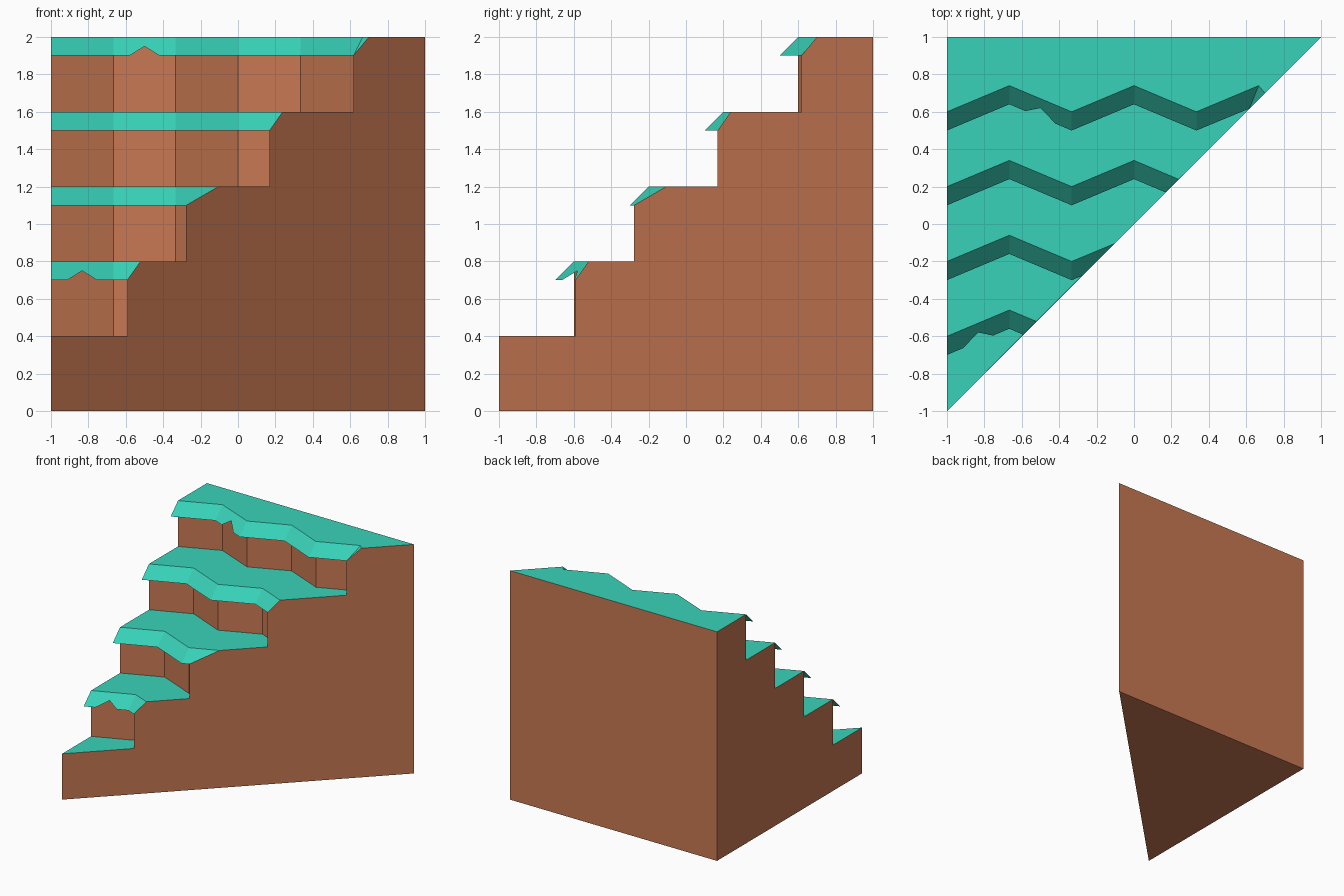
import bpy, bmesh

if "Cube" in bpy.data.objects:
    bpy.data.objects.remove(bpy.data.objects["Cube"])

# (front y of zigzag at x=-1, top z, rim end and lip end along the diagonal x=y, notched segment)
LEVELS = [(-0.6, 0.8, -0.521, -0.592, 0),
          (-0.2, 1.2, -0.105, -0.277, None),
          (0.2, 1.6, 0.239, 0.169, None),
          (0.6, 2.0, 0.70, 0.617, 1)]
STEP, LIP = 0.4, 0.1


def material(name, color):
    m = bpy.data.materials.new(name)
    m.diffuse_color = (*color, 1)
    m.use_nodes = True
    m.node_tree.nodes["Principled BSDF"].inputs["Base Color"].default_value = m.diffuse_color
    return m


def make(name, polys, mat):
    bm = bmesh.new()
    for poly in polys:
        pts = list(dict.fromkeys(poly))          # drop repeated corners
        bm.faces.new([bm.verts.new(p) for p in pts])
    bmesh.ops.remove_doubles(bm, verts=bm.verts, dist=1e-4)
    me = bpy.data.meshes.new(name)
    bm.to_mesh(me)
    bm.free()
    me.materials.append(mat)
    ob = bpy.data.objects.new(name, me)
    bpy.context.collection.objects.link(ob)


def rim(y0, end):
    """Zigzag terrace edge, from the left side to the diagonal cut."""
    pts = [(-1 + i / 3, y0 + 0.14 * (i % 2)) for i in range(7) if -1 + i / 3 < end]
    return pts + [(end, end)]


def at(pts, z):
    return [(x, y, z) for x, y in pts]


earth = material("earth", (0.58, 0.19, 0.085))
grass = material("grass", (0.04, 0.65, 0.48))

rims = [rim(l[0], l[2]) for l in LEVELS]

# Cliff walls
walls = []
for (y0, z, *_), r in zip(LEVELS, rims):
    for p, q in zip(r, r[1:]):
        walls.append(at([p, q], z - STEP) + at([q, p], z))
make("cliff_walls", walls, earth)

# Outer block: stepped diagonal and left sides, plain back and underside
diag = [(-1, STEP)]
left = [(-1, STEP)]
for y0, z, e, b, _ in LEVELS:
    diag += [(b, z - STEP), (b, z - LIP), (e, z)]
    left += [(y0, z - STEP), (y0, z)]
diag = [(-1, 0), (1, 0), (1, 2)] + diag[::-1]
left = [(1, 0), (-1, 0)] + left + [(1, 2)]
make("earth_block", [
    [(s, s, z) for s, z in diag],
    [(-1, y, z) for y, z in left],
    [(1, 1, 0), (-1, 1, 0), (-1, 1, 2), (1, 1, 2)],
    [(-1, -1, 0), (-1, 1, 0), (1, 1, 0)]], earth)

# Grass terraces between successive rims
edges = [[(-1, -1)]] + rims + [[(-1, 1), (1, 1)]]
make("grass_terraces", [at(a + b[::-1], STEP * (i + 1))
                        for i, (a, b) in enumerate(zip(edges, edges[1:]))], grass)

# Sloping grass lips that overhang the walls, two of them notched
lips = []
for (y0, z, e, b, notch), r in zip(LEVELS, rims):
    low = [(x, y - LIP) if y - LIP > x else (b, b) for x, y in r]
    for i in range(len(r) - 1):
        (x0, ya), (x1, yb) = r[i], r[i + 1]
        mid = []
        if i == notch:
            for t, d in ((0.26, LIP), (0.5, LIP / 2), (0.74, LIP)):
                mid.append((x0 + (x1 - x0) * t, ya + (yb - ya) * t - d, z - d))
        if i == notch and x1 == e:
            mid = []
        lips.append(at([low[i]], z - LIP) + mid + at([low[i + 1]], z - LIP)
                    + at([r[i + 1], r[i]], z))
make("grass_lips", lips, grass)
